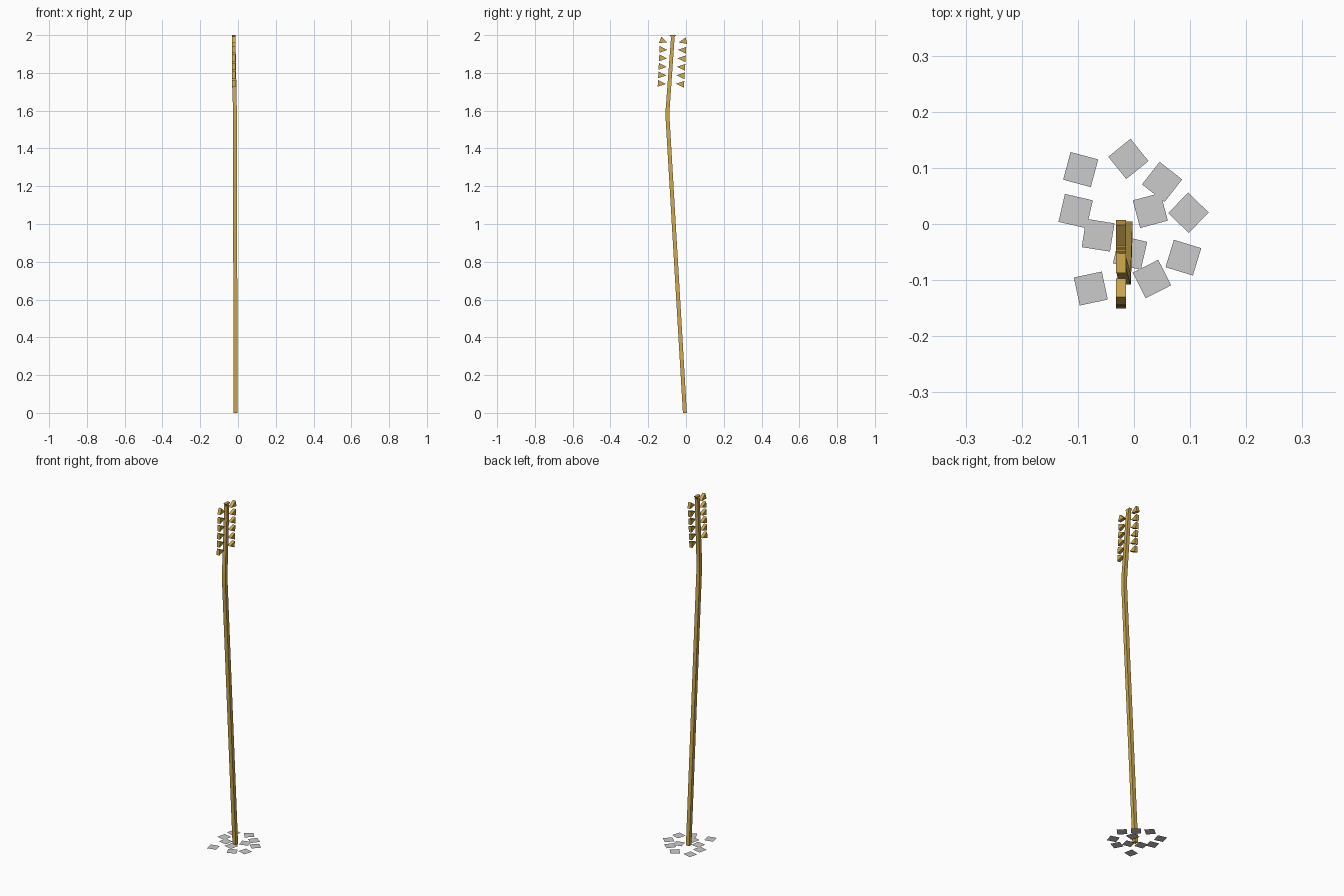
import bpy, math
from mathutils import Matrix, Vector

if "Cube" in bpy.data.objects:
    bpy.data.objects.remove(bpy.data.objects["Cube"])


def material(name, color):
    m = bpy.data.materials.new(name)
    m.diffuse_color = color
    m.use_nodes = True
    m.node_tree.nodes["Principled BSDF"].inputs["Base Color"].default_value = m.diffuse_color
    return m


gold = material("straw_gold", (0.62, 0.40, 0.08, 1))


def add_mesh(name, verts, faces, mat=None):
    me = bpy.data.meshes.new(name)
    me.from_pydata(verts, [], faces)
    me.update()
    ob = bpy.data.objects.new(name, me)
    bpy.context.collection.objects.link(ob)
    if mat:
        me.materials.append(mat)
    return ob


# Square stalk lofted through a few rings: x, y, z, half width
rings = [(-0.013, -0.006, 0.0, 0.0105), (-0.0162, -0.097, 1.55, 0.0105),
         (-0.0168, -0.097, 1.61, 0.0105), (-0.023, -0.070, 1.985, 0.0095)]
verts, faces = [], [(3, 2, 1, 0)]
for x, y, z, h in rings:
    verts += [(x + sx * h, y + sy * h, z) for sx, sy in ((-1, -1), (1, -1), (1, 1), (-1, 1))]
for r in range(len(rings) - 1):
    for i in range(4):
        a, b = r * 4 + i, r * 4 + (i + 1) % 4
        faces.append((a, b, b + 4, a + 4))
n = len(verts)
faces.append((n - 4, n - 3, n - 2, n - 1))
add_mesh("stalk", verts, faces, gold)


# Wedge-shaped grain: point towards the stalk, broad end outwards
def grain(name, y, z, angle, length=0.042, height=0.036, width=0.018):
    w, l, h = width / 2, length / 2, height / 2
    prof = [(-l, 0), (l, -h), (l, h)]
    rot = Matrix.Rotation(math.radians(angle), 4, 'X')
    pts = [rot @ Vector((s * w, a, b)) + Vector((-0.023, y, z)) for s in (-1, 1) for a, b in prof]
    add_mesh(name, pts, [(0, 2, 1), (3, 4, 5), (0, 1, 4, 3), (1, 2, 5, 4), (2, 0, 3, 5)], gold)


# Two columns of grains following the lean of the ear
for i in range(6):
    t = i / 5
    z = 1.743 + 0.225 * t
    grain(f"grain_front_{i}", -0.128 + 0.011 * t, z, 176 - (18 if i == 5 else 0))
    grain(f"grain_back_{i}", -0.031 + 0.013 * t, z - 0.002, 14 if i == 5 else -4)
grain("grain_tip", -0.070, 1.988, 90, length=0.024, height=0.034)

# Scattered ground tiles: x, y, turn in degrees
tiles = [(-0.095, 0.097, -15), (-0.010, 0.116, 39), (0.050, 0.075, -38),
         (0.097, 0.020, -44), (0.029, 0.024, 15), (-0.104, 0.023, -13),
         (-0.064, -0.020, -9), (-0.007, -0.051, -13), (0.088, -0.060, -17),
         (0.032, -0.098, 27), (-0.077, -0.115, 12)]
for i, (x, y, a) in enumerate(tiles):
    ob = add_mesh(f"ground_tile_{i}",
                  [(sx * 0.0255, sy * 0.0255, 0) for sx, sy in ((-1, -1), (1, -1), (1, 1), (-1, 1))],
                  [(0, 1, 2, 3)])
    ob.location = (x, y, 0.008 + 0.001 * (i % 4))
    ob.rotation_euler[2] = math.radians(a)
